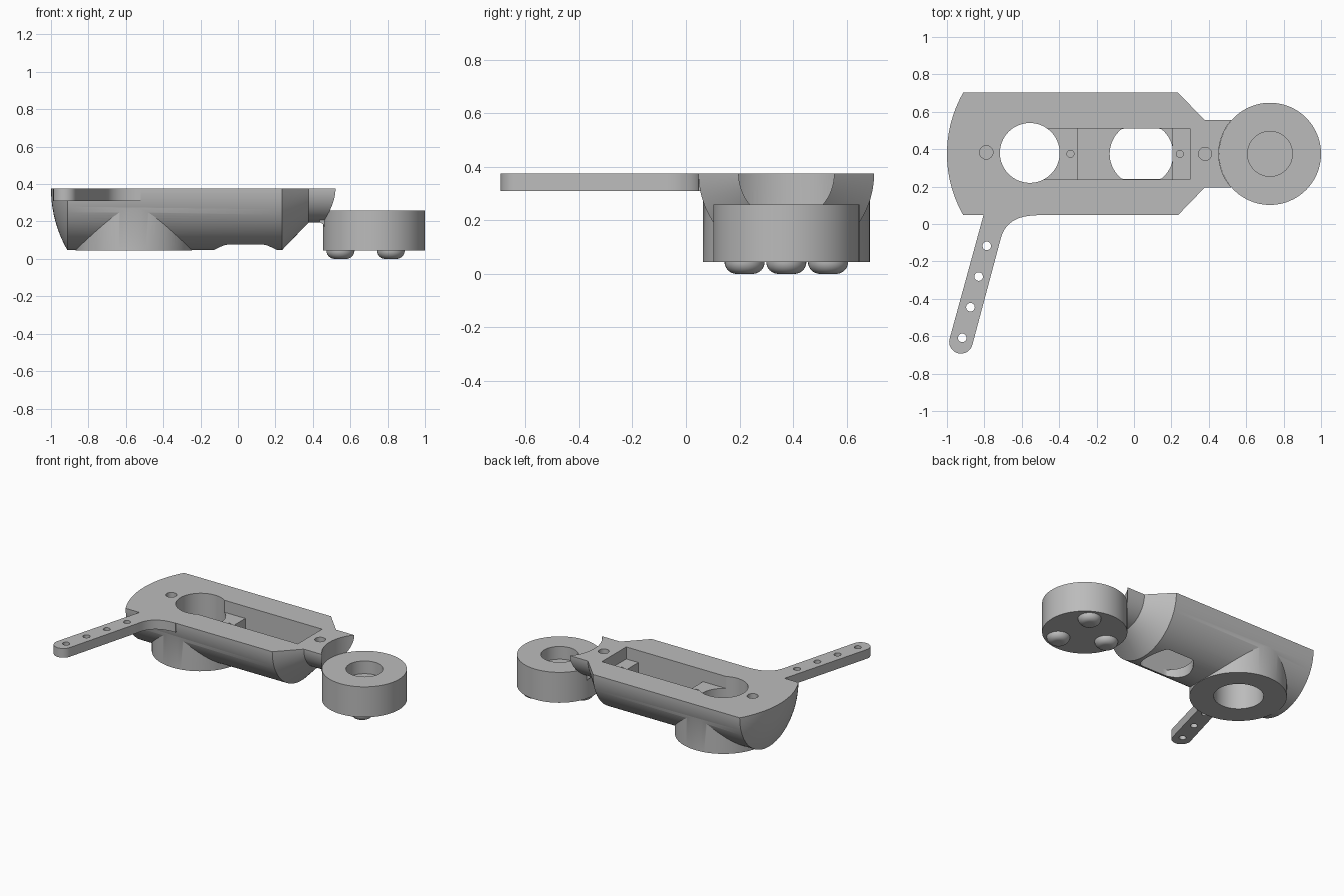
import bpy, bmesh
from math import pi, sin, cos, asin, radians
from mathutils import Vector, Matrix

old = bpy.data.objects.get("Cube")
if old:
    bpy.data.objects.remove(old, do_unlink=True)

MID = 0.375          # shared centre line in y
TOP = 0.375          # flat top of the body
BASE = 0.045         # underside of body and wheel

grey = bpy.data.materials.new("plain_grey")
grey.use_nodes = True
GREY = (0.5, 0.5, 0.5, 1)
grey.diffuse_color = GREY
grey.node_tree.nodes["Principled BSDF"].inputs["Base Color"].default_value = GREY


def finish(bm, name):
    bmesh.ops.recalc_face_normals(bm, faces=bm.faces)
    me = bpy.data.meshes.new(name)
    bm.to_mesh(me)
    bm.free()
    me.materials.append(grey)
    ob = bpy.data.objects.new(name, me)
    bpy.context.collection.objects.link(ob)
    return ob


def prism(name, outline, z0, z1):
    """Extrude a flat outline from z0 up to z1."""
    bm = bmesh.new()
    face = bm.faces.new([bm.verts.new((x, y, z0)) for x, y in outline])
    out = bmesh.ops.extrude_face_region(bm, geom=[face])
    moved = [v for v in out["geom"] if isinstance(v, bmesh.types.BMVert)]
    bmesh.ops.translate(bm, verts=moved, vec=(0, 0, z1 - z0))
    return finish(bm, name)


def circle(x, y, r, n=64):
    return [(x + r * cos(2 * pi * i / n), y + r * sin(2 * pi * i / n)) for i in range(n)]


def box(name, x0, x1, half, z0, z1):
    return prism(name, [(x0, MID - half), (x1, MID - half), (x1, MID + half), (x0, MID + half)], z0, z1)


def disc(name, x, y, r, z0, z1, n=64):
    return prism(name, circle(x, y, r, n), z0, z1)


def lathe(name, profile, centre, axis, start, angle, steps):
    """Spin (along, radius) points about the axis; half spins get a flat cap."""
    axis, start = Vector(axis), Vector(start)
    bm = bmesh.new()
    vs = [bm.verts.new(Vector(centre) + axis * a + start * r) for a, r in profile]
    es = [bm.edges.new(p) for p in zip(vs, vs[1:])]
    bmesh.ops.spin(bm, geom=vs + es, cent=centre, axis=axis, angle=angle, steps=steps)
    bmesh.ops.remove_doubles(bm, verts=bm.verts, dist=0.0002)
    rim = [e for e in bm.edges if e.is_boundary]
    if rim:
        bmesh.ops.contextual_create(bm, geom=rim)
    return finish(bm, name)


def combine(ob, tool, op="DIFFERENCE"):
    mod = ob.modifiers.new(tool.name, "BOOLEAN")
    mod.operation, mod.solver, mod.object = op, "EXACT", tool
    bpy.context.view_layer.objects.active = ob
    bpy.ops.object.modifier_apply(modifier=mod.name)
    bpy.data.objects.remove(tool, do_unlink=True)


# Body: half-round shell with domed end, tapered shoulder and neck
R, NECK, DOME = 0.328, 0.18, 0.66
tip = asin(R / DOME)
profile = [(-1 + DOME * (1 - cos(tip * i / 10)), DOME * sin(tip * i / 10)) for i in range(11)]
profile += [(0.235, R), (0.378, NECK), (0.6, NECK), (0.6, 0)]
body = lathe("body", profile, (0, MID, TOP), (1, 0, 0), (0, 1, 0), -pi, 64)

# Round boss under the body
HUB_X = -0.557
combine(body, disc("boss", HUB_X, MID, 0.312, BASE, 0.3, 96), "UNION")

# Neck hollowed to follow the wheel
WHEEL_X, WHEEL_R = 0.727, 0.273
combine(body, disc("wheel_clearance", WHEEL_X, MID, WHEEL_R + 0.001, -0.1, 0.5, 96))

# Shaft hole, stepped pocket and rounded floor opening
combine(body, disc("shaft_hole", HUB_X, MID + 0.005, 0.16, -0.1, 0.5))
combine(body, box("ledge_pocket", -0.52, 0.3, 0.136, 0.29, 0.5))
combine(body, box("deep_pocket", -0.3, 0.205, 0.136, 0.12, 0.5))
opening = [(x, max(MID - 0.135, min(MID + 0.135, y))) for x, y in circle(0.04, MID, 0.17)]
combine(body, prism("floor_opening", opening, -0.1, 0.2))

# Screw holes in the top and on the pocket ledges
for x, y, r, floor in [(-0.79, 0.383, 0.036, 0.28), (0.38, MID, 0.035, 0.28),
                       (-0.34, MID, 0.019, 0.22), (0.245, MID, 0.019, 0.18)]:
    combine(body, disc("screw_hole", x, y, r, floor, 0.5, 24))

# Side arm: slanted bar with rounded tip and a curved root
END = Vector((-0.925, -0.63))
ALONG = Vector((0.185, 0.675)).normalized()
SIDE = Vector((ALONG.y, -ALONG.x))
HALF = 0.063
arm_outline = [(-0.79, 0.1)]
for i in range(17):
    a = pi * i / 16
    arm_outline.append(tuple(END - SIDE * HALF * cos(a) - ALONG * HALF * sin(a)))
root = [Vector(p) for p in ((-0.713, -0.08), (-0.682, 0.046), (-0.52, 0.046))]
for i in range(13):
    t = i / 12
    arm_outline.append(tuple(root[0] * (1 - t) ** 2 + root[1] * 2 * t * (1 - t) + root[2] * t * t))
arm_outline.append((-0.52, 0.1))
arm = prism("side_arm", arm_outline, 0.31, TOP)
for i in range(4):
    combine(arm, disc("arm_hole", -0.787 - 0.0437 * i, -0.117 - 0.164 * i, 0.023, 0.2, 0.5, 24))

# Wheel with a round recess
wheel = disc("wheel", WHEEL_X, MID, WHEEL_R, BASE, 0.26, 96)
combine(wheel, disc("wheel_recess", WHEEL_X, MID, 0.12, 0.17, 0.4))

# Small gusset joining neck and wheel
bm = bmesh.new()
gusset_side = [(0.435, 0.21), (0.435, 0.197), (0.455, 0.185), (0.475, 0.15), (0.5, 0.15), (0.5, 0.21)]
face = bm.faces.new([bm.verts.new((x, MID - 0.07, z)) for x, z in gusset_side])
out = bmesh.ops.extrude_face_region(bm, geom=[face])
bmesh.ops.translate(bm, verts=[v for v in out["geom"] if isinstance(v, bmesh.types.BMVert)], vec=(0, 0.14, 0))
gusset = finish(bm, "neck_gusset")

# Three rounded feet under the wheel
EDGE = 0.045
foot_profile = [(0, 0)] + [(EDGE * (1 - cos(a)), 0.03 + EDGE * sin(a))
                           for a in (pi / 2 * i / 8 for i in range(9))] + [(0.06, 0.075), (0.06, 0)]
feet = []
for i in range(3):
    a = pi + i * 2 * pi / 3
    spot = (WHEEL_X + 0.18 * cos(a), MID + 0.18 * sin(a), 0)
    feet.append(lathe(f"foot_{i + 1}", foot_profile, spot, (0, 0, 1), (1, 0, 0), 2 * pi, 32))

# Smooth the round surfaces, keep the edges sharp
bpy.ops.object.select_all(action="DESELECT")
for ob in [body, arm, wheel, gusset] + feet:
    ob.select_set(True)
    bpy.context.view_layer.objects.active = ob
bpy.ops.object.shade_smooth_by_angle(angle=radians(25))
